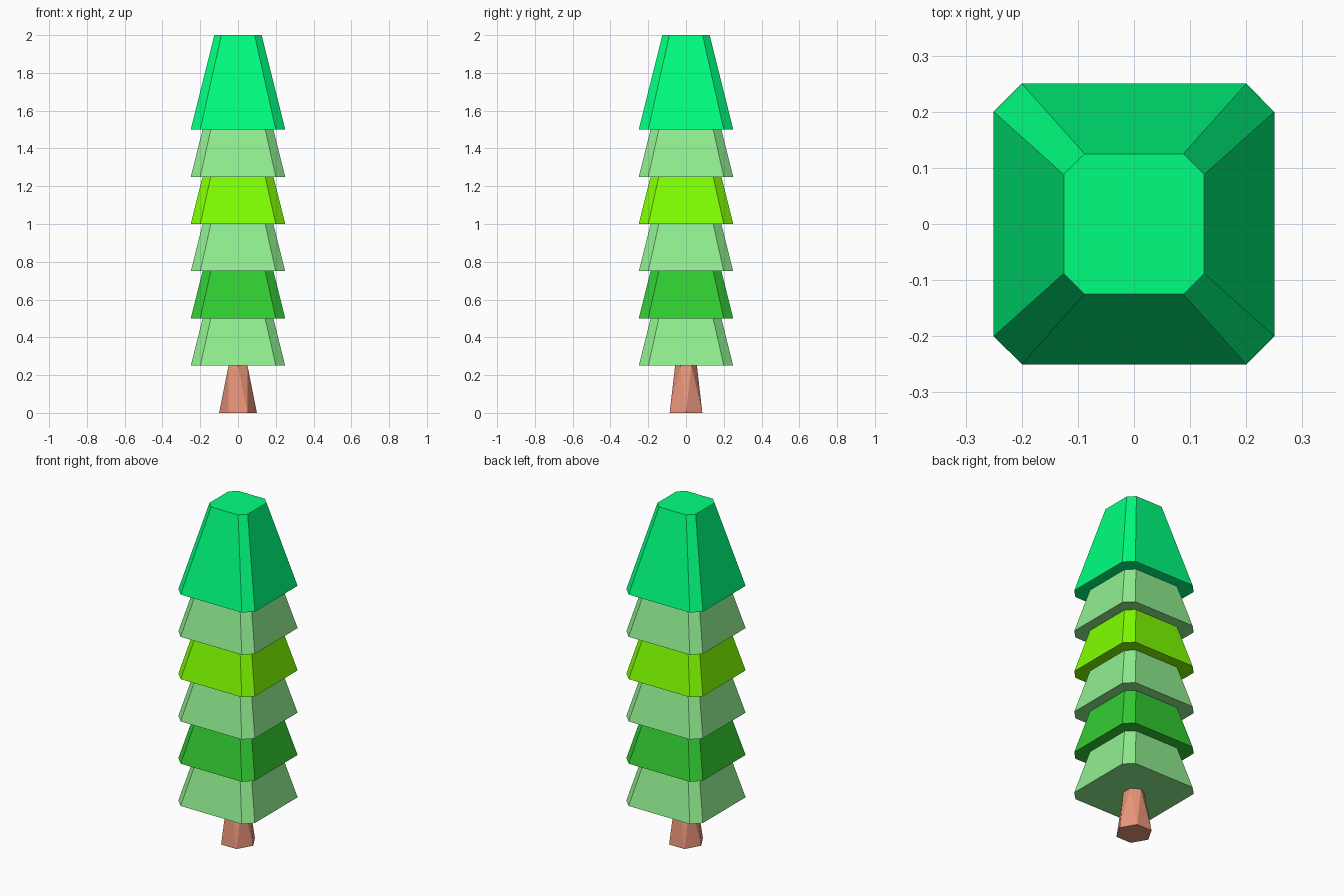
import bpy, bmesh
from math import cos, sin, radians

if "Cube" in bpy.data.objects:
    bpy.data.objects.remove(bpy.data.objects["Cube"])


def material(name, rgb):
    # sRGB bytes to linear colour
    def lin(c):
        c /= 255
        return c / 12.92 if c <= 0.04045 else ((c + 0.055) / 1.055) ** 2.4
    mat = bpy.data.materials.new(name)
    mat.diffuse_color = (*[lin(c) for c in rgb], 1)
    mat.use_nodes = True
    mat.node_tree.nodes["Principled BSDF"].inputs["Base Color"].default_value = mat.diffuse_color
    return mat


def chamfered_square(half, corner):
    a, b = half, corner
    return [(a, -b), (a, b), (b, a), (-b, a), (-a, b), (-a, -b), (-b, -a), (b, -a)]


def hexagon(radius, turn):
    return [(radius * cos(radians(60 * i + turn)), radius * sin(radians(60 * i + turn)))
            for i in range(6)]


def add_object(name, bm, mat):
    bmesh.ops.recalc_face_normals(bm, faces=bm.faces[:])
    mesh = bpy.data.meshes.new(name)
    bm.to_mesh(mesh)
    bm.free()
    mesh.materials.append(mat)
    obj = bpy.data.objects.new(name, mesh)
    bpy.context.collection.objects.link(obj)
    return obj


def rings(bm, bottom, top, z0, z1):
    return ([bm.verts.new((x, y, z0)) for x, y in bottom],
            [bm.verts.new((x, y, z1)) for x, y in top])


light = material("light_green", (144, 238, 144))
mid = material("mid_green", (50, 205, 50))
lime = material("lime_green", (127, 255, 0))
crown = material("crown_green", (0, 255, 127))
bark = material("bark", (233, 150, 122))

# Trunk: hexagon at the base, turned half a step at the top
bm = bmesh.new()
low, high = rings(bm, hexagon(0.1, 0), hexagon(0.0577, 30), 0, 0.25)
bm.faces.new(low)
bm.faces.new(high)
for i in range(6):
    j = (i + 1) % 6
    bm.faces.new((low[i], low[j], high[i]))
    bm.faces.new((low[j], high[j], high[i]))
add_object("trunk", bm, bark)

# Foliage: identical tapered tiers, each overlapping half of the one below
for n, mat in enumerate([light, mid, light, lime, light, crown]):
    z = 0.25 * (n + 1)
    bm = bmesh.new()
    low, high = rings(bm, chamfered_square(0.25, 0.2),
                      chamfered_square(0.125, 0.088), z, z + 0.5)
    bm.faces.new(low)
    bm.faces.new(high)
    for i in range(8):
        j = (i + 1) % 8
        bm.faces.new((low[i], low[j], high[j], high[i]))
    add_object(f"foliage_tier_{n + 1}", bm, mat)
